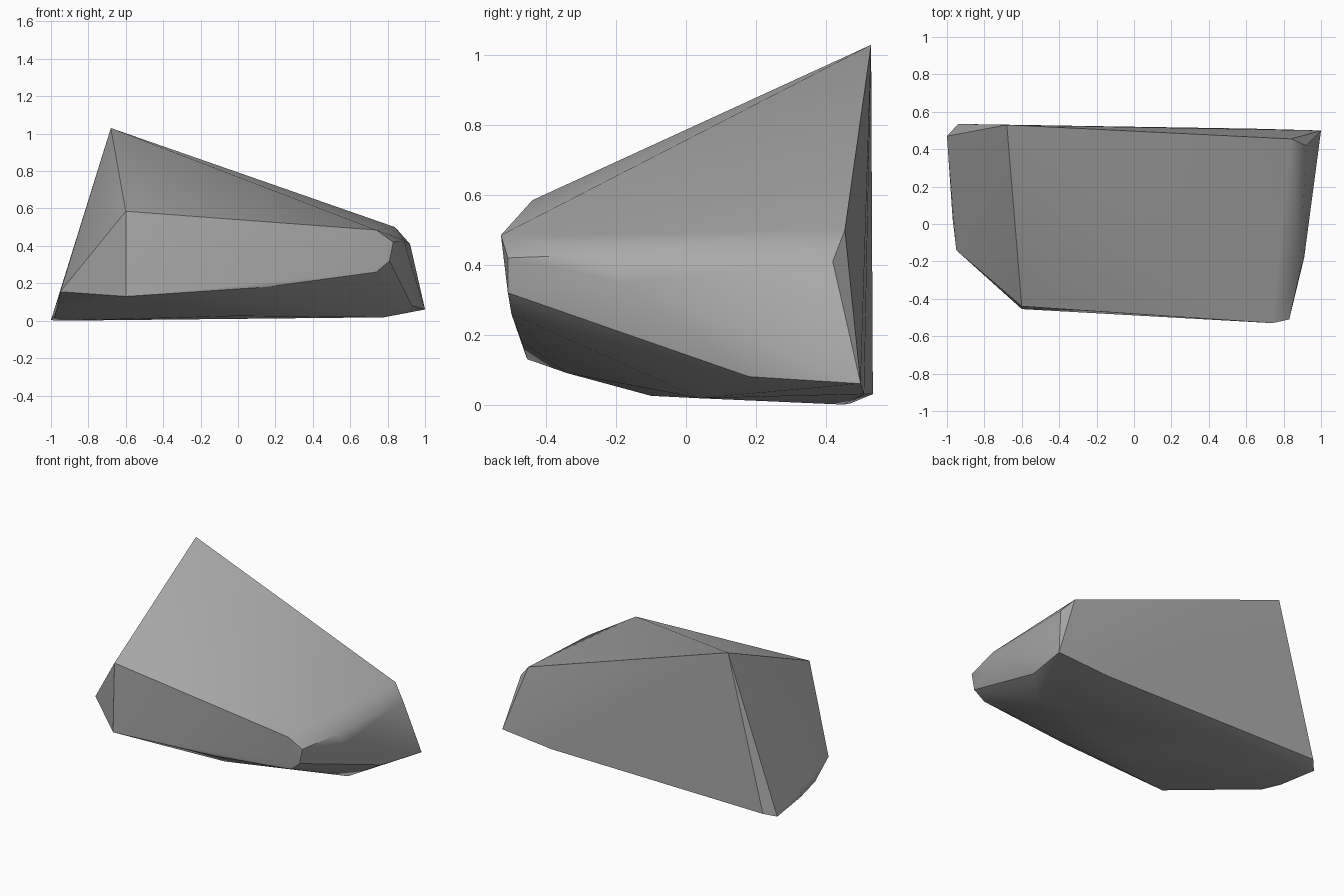
import bpy
import bmesh

default_cube = bpy.data.objects.get("Cube")
if default_cube:
    bpy.data.objects.remove(default_cube, do_unlink=True)


def make_material(name, colour):
    """One flat colour, visible in the viewport and in a render."""
    material = bpy.data.materials.new(name)
    material.use_nodes = True
    material.diffuse_color = colour
    shader = material.node_tree.nodes["Principled BSDF"]
    shader.inputs["Base Color"].default_value = colour
    shader.inputs["Roughness"].default_value = 0.9
    return material


def make_convex_stone(name, corner_groups, material):
    """Wrap a convex skin around the corner points and smooth its soft bends."""
    mesh_builder = bmesh.new()
    for corners in corner_groups:
        for corner in corners:
            mesh_builder.verts.new(corner)
    hull = bmesh.ops.convex_hull(mesh_builder, input=mesh_builder.verts[:])
    leftovers = {
        item for item in hull["geom_interior"] + hull["geom_unused"]
        if isinstance(item, bmesh.types.BMVert) and item.is_valid
    }
    bmesh.ops.delete(mesh_builder, geom=list(leftovers), context="VERTS")
    bmesh.ops.recalc_face_normals(mesh_builder, faces=mesh_builder.faces[:])

    mesh = bpy.data.meshes.new(name)
    mesh_builder.to_mesh(mesh)
    mesh_builder.free()
    mesh.materials.append(material)
    stone = bpy.data.objects.new(name, mesh)
    bpy.context.scene.collection.objects.link(stone)

    bpy.ops.object.select_all(action="DESELECT")
    stone.select_set(True)
    bpy.context.view_layer.objects.active = stone
    bpy.ops.object.shade_smooth_by_angle(angle=0.52)
    return stone


# Tall back corner and the sloping crest that falls away from it
peak_and_crest = [
    (-.68, .53, 1.03), (-.6, -.44, .585), (.74, -.53, .485),
    (.84, .455, .5), (.92, .42, .41), (.89, -.24, .43),
]

# Steep front face with its chipped end
front_face = [
    (-.6, -.455, .13), (.83, -.51, .42), (.81, -.51, .32),
    (.74, -.5, .26), (.15, -.47, .18),
]

# Blunt end on the +x side
blunt_end = [(.91, -.18, .35), (.93, .18, .08), (1, .5, .06)]

# Wedge end on the -x side
wedge_end = [
    (-.95, -.14, .155), (-.97, .03, .06), (-.98, .19, .025),
    (-1, .47, .003), (-.94, .535, .03),
]

# Underside
underside = [
    (.78, .04, .018), (.14, -.34, .09), (0, -.1, .025),
    (.63, .51, .03), (-.95, .45, 0),
]

stone_grey = make_material("stone grey", (.4, .4, .4, 1))
make_convex_stone(
    "rock",
    [peak_and_crest, front_face, blunt_end, wedge_end, underside],
    stone_grey,
)
